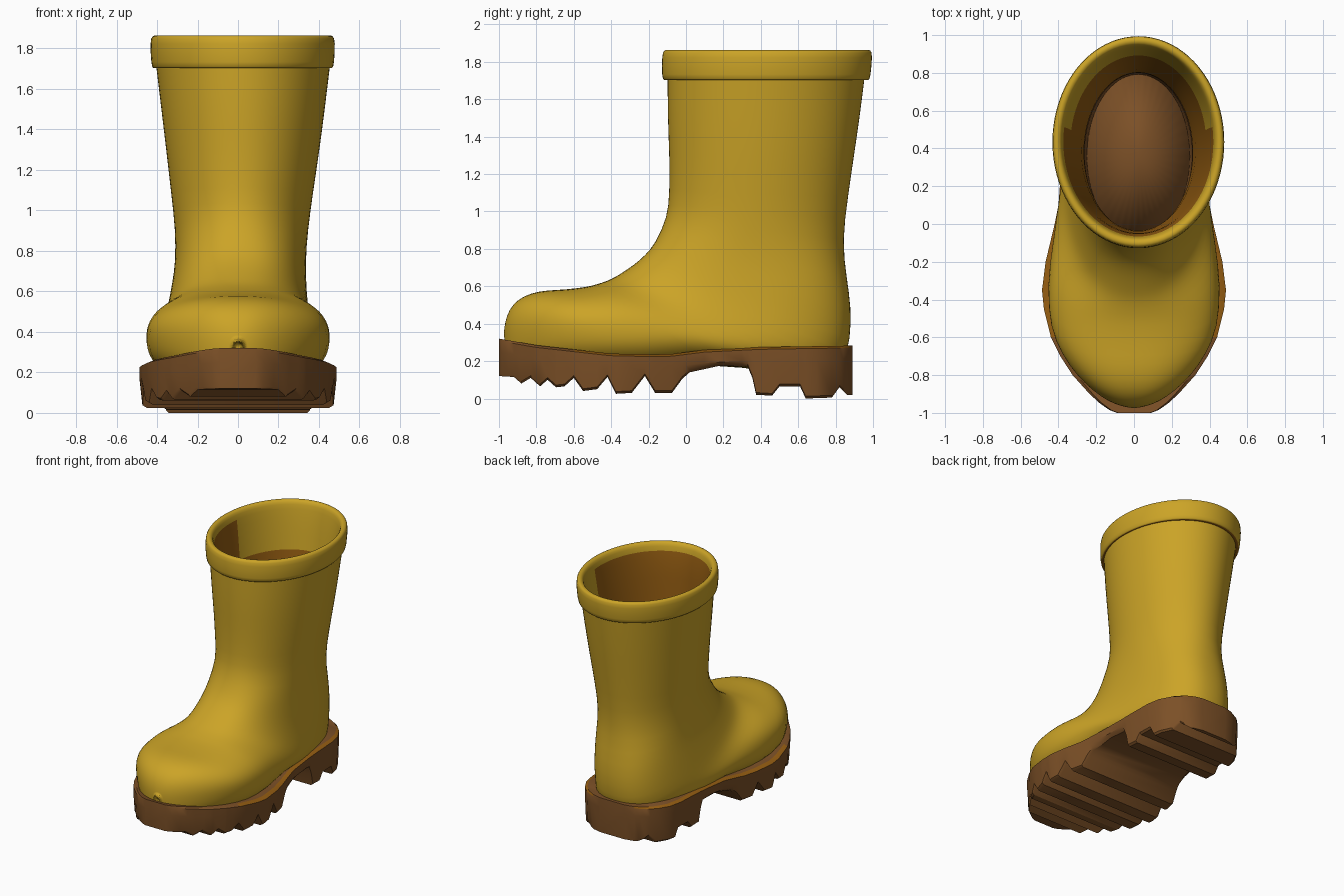
import bpy, bmesh, math
from mathutils import Vector

cube = bpy.data.objects.get("Cube")
if cube:
    bpy.data.objects.remove(cube, do_unlink=True)

SEGMENTS = 40


def make_material(name, colour):
    mat = bpy.data.materials.new(name)
    mat.use_nodes = True
    mat.diffuse_color = (*colour, 1)
    shader = next(n for n in mat.node_tree.nodes if n.type == 'BSDF_PRINCIPLED')
    shader.inputs["Base Color"].default_value = (*colour, 1)
    shader.inputs["Roughness"].default_value = .6
    return mat


yellow = make_material("yellow_rubber", (.6, .37, .02))
brown = make_material("brown_sole", (.2, .08, .02))
ochre = make_material("dark_ochre_lining", (.3, .11, .006))


def signed_power(value, exponent):
    return math.copysign(abs(value) ** exponent, value)


def section(front, back, half_width, centre_x, squareness=2):
    """Closed oval ring spanning a front point and a back point given as (y, z)."""
    top = Vector((centre_x, *front))
    bottom = Vector((centre_x, *back))
    middle, arm = (top + bottom) / 2, (top - bottom) / 2
    ring = []
    for i in range(SEGMENTS):
        angle = math.tau * i / SEGMENTS
        along = signed_power(math.cos(angle), 2 / squareness)
        across = signed_power(math.sin(angle), 2 / squareness)
        ring.append(middle + arm * along + Vector((half_width * across, 0, 0)))
    return ring


def skin(name, rings, materials, pick, cap_start=False, cap_end=True, flip=False):
    """Bridge rings into a surface; pick(row, column, centre) gives the material slot."""
    bm = bmesh.new()
    loops = [[bm.verts.new(p) for p in ring] for ring in rings]
    count = len(loops[0])
    for row, (a, b) in enumerate(zip(loops, loops[1:])):
        for j in range(count):
            k = (j + 1) % count
            face = bm.faces.new((a[j], b[j], b[k], a[k]))
            face.material_index = pick(row, j, face.calc_center_median())
    if cap_start:
        bm.faces.new(loops[0][::-1]).material_index = pick(0, 0, loops[0][0].co)
    if cap_end:
        face = bm.faces.new(loops[-1])
        face.material_index = pick(len(loops), 0, face.calc_center_median())
    if flip:
        bmesh.ops.reverse_faces(bm, faces=bm.faces[:])
    if cap_start and cap_end:
        bmesh.ops.recalc_face_normals(bm, faces=bm.faces[:])
    mesh = bpy.data.meshes.new(name)
    bm.to_mesh(mesh)
    bm.free()
    for mat in materials:
        mesh.materials.append(mat)
    obj = bpy.data.objects.new(name, mesh)
    bpy.context.collection.objects.link(obj)
    return obj


def smooth_surface(obj):
    obj.data.shade_smooth()
    mod = obj.modifiers.new("smooth_surface", 'SUBSURF')
    mod.levels = mod.render_levels = 1


def sample(points, y):
    """Linear lookup in a list of (y, value) pairs."""
    for (y0, v0), (y1, v1) in zip(points, points[1:]):
        if y <= y1:
            return v0 + (v1 - v0) * max(0, (y - y0) / (y1 - y0))
    return points[-1][1]


# Shaft and foot: ovals that tilt from level at the leg to upright at the toe
# front y, front z, back y, back z, half width, centre x
shaft = [
    (-.10, 1.74, .96, 1.74, .434, .025),
    (-.10, 1.5, .93, 1.5, .405, .025),
    (-.09, 1.3, .9, 1.3, .38, .024),
    (-.09, 1.1, .868, 1.08, .352, .02),
    (-.10, .97, .836, .84, .328, .018),
]
foot = [
    (-.165, .83, .86, .65, .322, .012),
    (-.22, .765, .886, .48, .333, .006),
    (-.28, .715, .88, .32, .345, 0),
    (-.34, .675, .85, .18, .362, 0),
    (-.38, .65, .7, .13, .38, 0),
    (-.42, .63, .45, .14, .405, 0),
    (-.48, .61, .15, .19, .435, 0),
    (-.53, .597, -.1, .14, .46, 0),
    (-.65, .582, -.42, .13, .448, 0),
    (-.74, .58, -.62, .13, .385, 0),
    (-.83, .565, -.75, .13, .31, 0),
    (-.9, .53, -.86, .14, .22, 0),
    (-.947, .475, -.93, .18, .135, 0),
    (-.967, .41, -.96, .23, .07, 0),
    (-.973, .36, -.97, .28, .025, 0),
]
rings = [section((a, b), (c, d), w, x) for a, b, c, d, w, x in shaft]
rings += [section((a, b), (c, d), w, x, 2.4) for a, b, c, d, w, x in foot]
smooth_surface(skin("boot_upper", rings, [yellow], lambda row, j, c: 0))

# Rolled cuff, continuing over the rim into the lining and down to the insole
# height, front y, back y, half width
cuff = [
    (1.705, -.09, .95, .425),
    (1.70, -.122, .98, .445),
    (1.715, -.131, .988, .453),
    (1.84, -.131, 1, .46),
    (1.862, -.12, .99, .448),
    (1.866, -.1, .97, .43),
    (1.856, -.08, .95, .41),
    (1.82, -.07, .94, .4),
    (1.68, -.05, .915, .382),
    (1.55, -.05, .9, .365),
    (1.2, -.04, .85, .325),
    (.83, -.03, .79, .28),
    (.5, -.08, .81, .29),
    (.32, -.08, .8, .28),
    (.31, -.07, .79, .27),
]


def cuff_colour(row, j, centre):
    if centre.z < .7:
        return 1
    if row == 0:
        return 2
    if row < 7 or (centre.z > 1.56 and centre.y > .5):
        return 0
    return 2


rings = [section((f, z), (b, z), w, .023) for z, f, b, w in cuff]
smooth_surface(skin("cuff_and_lining", rings, [yellow, brown, ochre], cuff_colour, flip=True))

# Lugged sole: box sections along the foot
top_edge = [(-1, .32), (-.8, .285), (-.4, .24), (-.1, .235), (.1, .26), (.4, .275), (.9, .283)]
half_widths = [
    (-1, .09), (-.985, .13), (-.95, .18), (-.9, .235), (-.8, .325), (-.7, .39), (-.6, .44),
    (-.45, .477), (-.35, .487), (-.2, .468), (0, .42), (.1, .4), (.3, .385), (.6, .375),
    (.7, .355), (.78, .31), (.84, .25), (.875, .18), (.89, .11),
]
tread = [
    (-1, .12), (-.92, .115), (-.88, .08), (-.83, .11), (-.78, .065), (-.74, .1), (-.695, .06),
    (-.65, .065), (-.6, .11), (-.55, .04), (-.475, .05), (-.42, .115), (-.375, .025),
    (-.29, .03), (-.22, .12), (-.165, .03), (-.075, .03), (-.02, .105), (.02, .14), (.18, .175),
    (.33, .17), (.355, .11), (.375, .02), (.46, .015), (.5, .065), (.61, .065), (.64, 0),
    (.78, .005), (.82, .06), (.86, .02), (.89, .02),
]
stations = sorted({y for y, v in half_widths + tread})
rings = []
for y in stations:
    w, top, low = sample(half_widths, y), sample(top_edge, y), sample(tread, y)
    # Right half of the section from ledge to ground, then mirrored
    half = [(w * .93, top), (w, top - .012), (w, top - .07), (w * .97, low + .012), (w * .93, low)]
    full = half + [(-x, z) for x, z in reversed(half)]
    rings.append([Vector((x, y, z)) for x, z in full])


def sole_colour(row, j, centre):
    ledge = j in (0, 8) and -.6 < centre.y < .88
    return 1 if ledge else 0


sole = skin("lugged_sole", rings, [brown, ochre], sole_colour, cap_start=True)
bpy.ops.object.select_all(action='DESELECT')
sole.select_set(True)
bpy.context.view_layer.objects.active = sole
bpy.ops.object.shade_smooth_by_angle(angle=math.radians(35))
